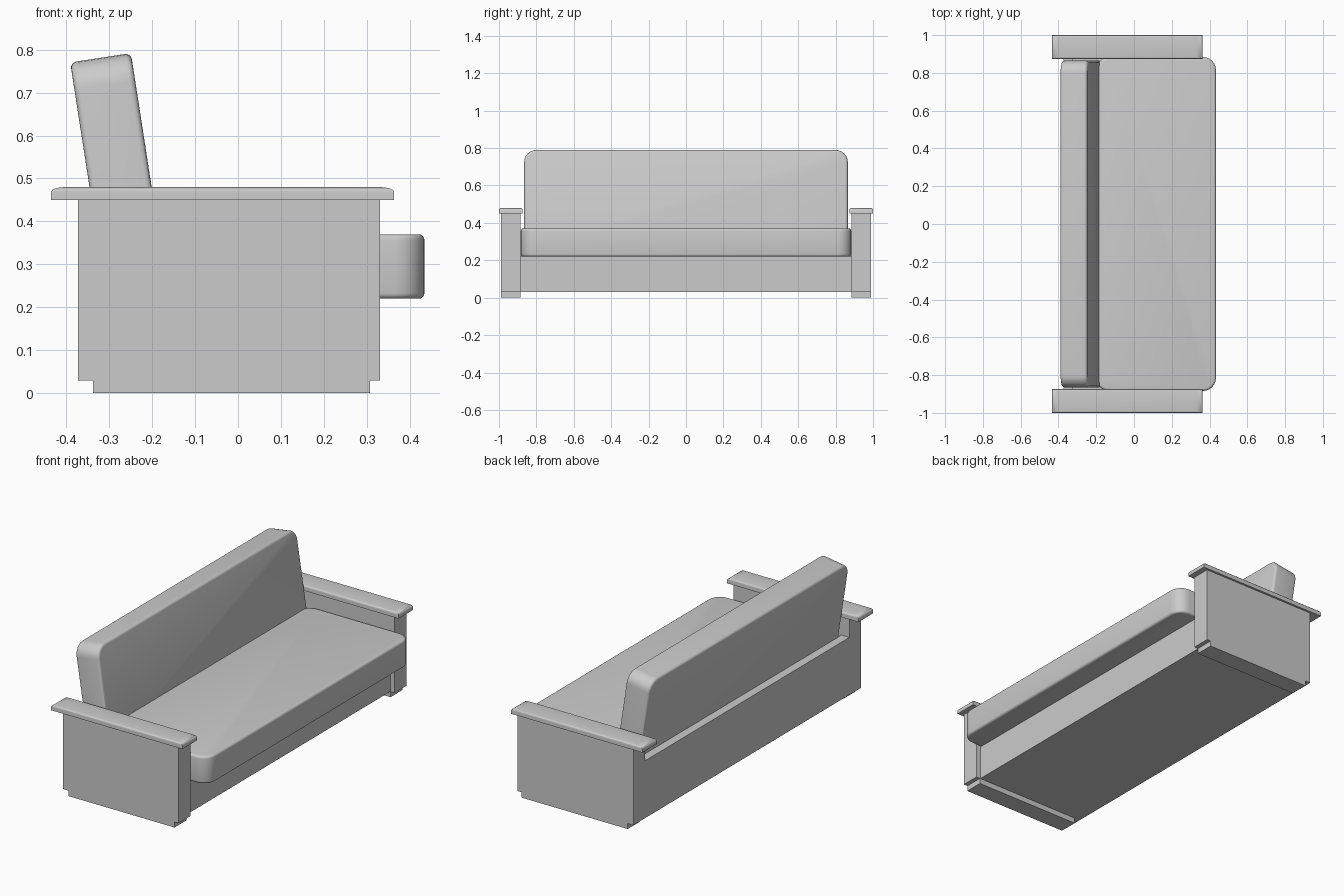
import bpy, bmesh
from math import radians
from mathutils import Vector, Matrix

if "Cube" in bpy.data.objects:
    bpy.data.objects.remove(bpy.data.objects["Cube"])


def box(name, lo, hi):
    """Plain box between two corners."""
    lo, hi = Vector(lo), Vector(hi)
    bm = bmesh.new()
    bmesh.ops.create_cube(bm, size=1)
    for v in bm.verts:
        v.co = Vector(v.co[i] * (hi[i] - lo[i]) + (lo[i] + hi[i]) / 2 for i in range(3))
    return finish(name, bm)


def finish(name, bm, smooth=False):
    bmesh.ops.recalc_face_normals(bm, faces=bm.faces[:])
    me = bpy.data.meshes.new(name)
    bm.to_mesh(me)
    bm.free()
    ob = bpy.data.objects.new(name, me)
    bpy.context.collection.objects.link(ob)
    if smooth:
        bpy.ops.object.select_all(action='DESELECT')
        ob.select_set(True)
        bpy.context.view_layer.objects.active = ob
        bpy.ops.object.shade_smooth_by_angle(angle=radians(40))
    return ob


def cushion(name, size, axis, corner, edge, top_only, matrix):
    """Box with rounded corners along one axis, then softened rims on both faces."""
    bm = bmesh.new()
    bmesh.ops.create_cube(bm, size=1)
    bmesh.ops.scale(bm, vec=size, verts=bm.verts[:])
    side = [e for e in bm.edges
            if abs(e.verts[0].co[axis] - e.verts[1].co[axis]) > 1e-4
            and (not top_only or e.verts[0].co.z > 0)]
    bmesh.ops.bevel(bm, geom=side, offset=corner, segments=6, profile=0.5, affect='EDGES')
    rim = [e for e in bm.edges
           if abs(e.verts[0].co[axis] - e.verts[1].co[axis]) < 1e-4]
    bmesh.ops.bevel(bm, geom=rim, offset=edge, segments=4, profile=0.5, affect='EDGES')
    bm.transform(matrix)
    return finish(name, bm, True)


def arm_cap(name, lo, hi, stretch=3.0):
    """Board with rounded top edges, rounding drawn out at the two ends."""
    lo, hi = Vector(lo), Vector(hi)
    bm = bmesh.new()
    bmesh.ops.create_cube(bm, size=1)
    size = hi - lo
    bmesh.ops.scale(bm, vec=(size.x / stretch, size.y, size.z), verts=bm.verts[:])
    top = [e for e in bm.edges if all(v.co.z > 0 for v in e.verts)]
    bmesh.ops.bevel(bm, geom=top, offset=0.011, segments=4, profile=0.5, affect='EDGES')
    bmesh.ops.scale(bm, vec=(stretch, 1, 1), verts=bm.verts[:])
    bmesh.ops.translate(bm, vec=(lo + hi) / 2, verts=bm.verts[:])
    return finish(name, bm, True)


# Arms, each with a recessed foot and an overhanging cap
for s, label in ((1, "left"), (-1, "right")):
    def span(a, b):
        return min(s * a, s * b), max(s * a, s * b)
    y0, y1 = span(0.885, 0.988)
    box(label + "_arm", (-0.372, y0, 0.03), (0.331, y1, 0.45))
    box(label + "_foot", (-0.338, y0, 0.0), (0.307, y1, 0.03))
    y0, y1 = span(0.874, 1.0)
    arm_cap(label + "_arm_cap", (-0.435, y0, 0.45), (0.363, y1, 0.48))

# Base and low back panel
box("base", (-0.372, -0.885, 0.03), (0.305, 0.885, 0.22))
box("back_panel", (-0.372, -0.885, 0.22), (-0.322, 0.885, 0.345))

# Seat cushion
cushion("seat_cushion", (0.634, 1.768, 0.15), 2, 0.07, 0.013, False,
        Matrix.Translation((0.117, 0, 0.295)))

# Leaning backrest cushion, hung from its top centre
cushion("backrest_cushion", (0.143, 1.73, 0.55), 0, 0.065, 0.014, True,
        Matrix.Translation((-0.32, 0, 0.781)) @ Matrix.Rotation(radians(-8.8), 4, 'Y')
        @ Matrix.Translation((0, 0, -0.275)))
